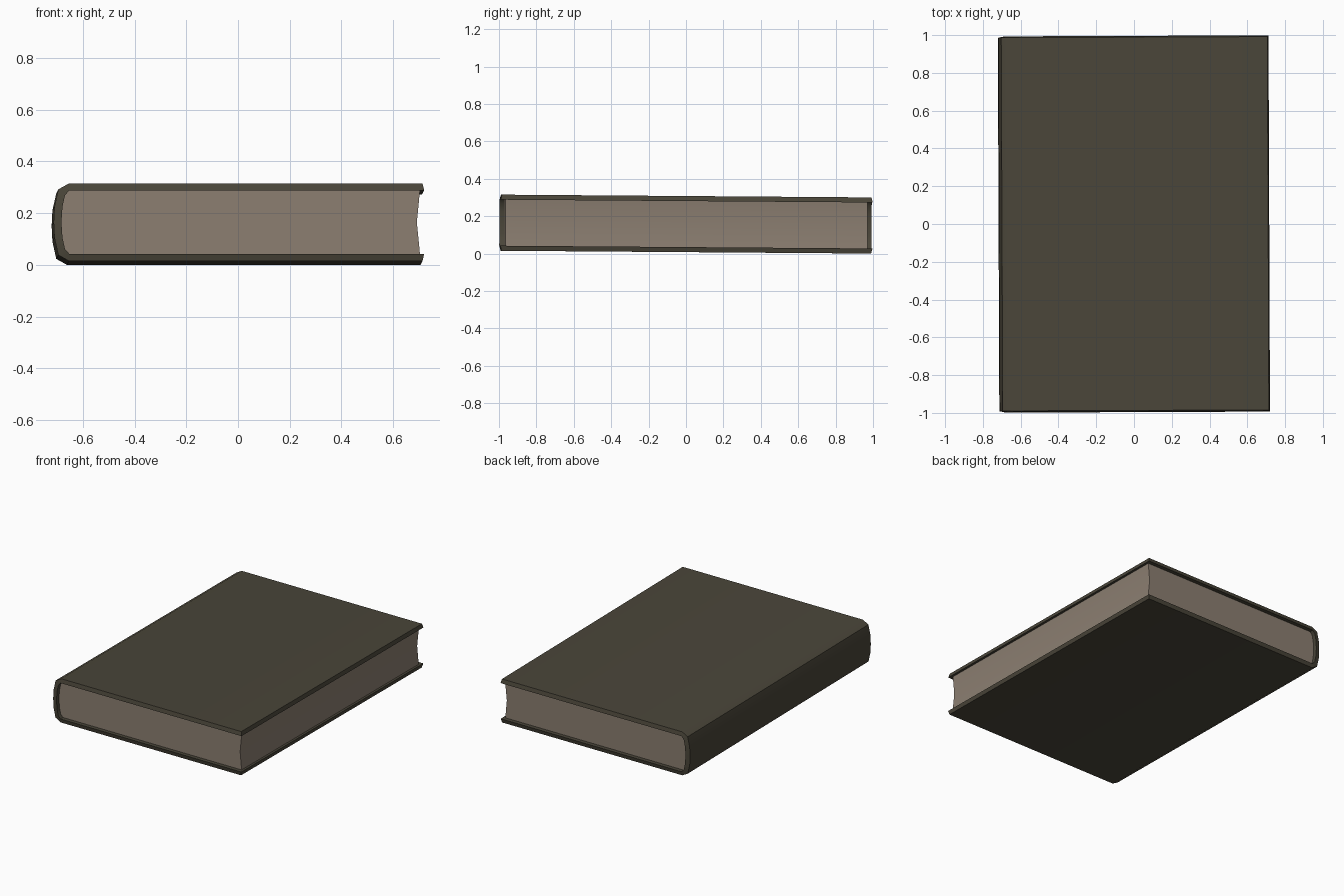
import bpy, bmesh, math

if "Cube" in bpy.data.objects:
    bpy.data.objects.remove(bpy.data.objects["Cube"])


def material(name, rgb):
    m = bpy.data.materials.new(name)
    m.diffuse_color = (*rgb, 1)
    m.use_nodes = True
    m.node_tree.nodes["Principled BSDF"].inputs["Base Color"].default_value = m.diffuse_color
    return m


def finish(name, bm, mat, angle):
    bmesh.ops.recalc_face_normals(bm, faces=bm.faces[:])
    me = bpy.data.meshes.new(name)
    bm.to_mesh(me)
    bm.free()
    ob = bpy.data.objects.new(name, me)
    bpy.context.collection.objects.link(ob)
    me.materials.append(mat)
    # the book lies very slightly tilted and turned
    ob.location = (0, 0, 0.1575)
    ob.rotation_euler = (-0.0075, 0, 0.004)
    bpy.ops.object.select_all(action='DESELECT')
    bpy.context.view_layer.objects.active = ob
    ob.select_set(True)
    bpy.ops.object.shade_smooth_by_angle(angle=math.radians(angle))
    return ob


def mirrored(half):
    """Half profile from the fore-edge to the spine middle, mirrored in z."""
    return half + [(x, -z) for x, z in reversed(half[:-1])]


cover_mat = material("dark olive cover", (0.068, 0.060, 0.041))
page_mat = material("aged paper", (0.26, 0.21, 0.165))

# Profiles in x, z
outer = mirrored([(0.71, 0.15), (-0.658, 0.15), (-0.699, 0.127),
                  (-0.714, 0.06), (-0.717, 0)])
inner = mirrored([(0.716, 0.123), (-0.656, 0.123), (-0.673, 0.105),
                  (-0.683, 0.06), (-0.687, 0)])

# Cover: boards and spine as one wrapped shell, inner rim slightly proud
bm = bmesh.new()
rings = []
for pts, y in ((outer, -0.988), (inner, -0.995), (inner, 0.995), (outer, 0.988)):
    rings.append([bm.verts.new((x, y, z)) for x, z in pts])
for a, b in zip(rings, rings[1:] + rings[:1]):
    for i in range(len(a) - 1):
        bm.faces.new((a[i], a[i + 1], b[i + 1], b[i]))
for i in (0, -1):
    bm.faces.new([r[i] for r in rings])
finish("cover", bm, cover_mat, 40)

# Page block: follows the inside of the cover, hollow fore-edge
profile = [(0.70, 0.123)] + inner[1:-1] + [(0.70, -0.123), (0.688, 0)]
bm = bmesh.new()
ends = [[bm.verts.new((x, y, z)) for x, z in profile] for y in (-0.968, 0.968)]
for e in ends:
    bm.faces.new(e)
n = len(profile)
for i in range(n):
    j = (i + 1) % n
    bm.faces.new((ends[0][i], ends[0][j], ends[1][j], ends[1][i]))
finish("pages", bm, page_mat, 30)
